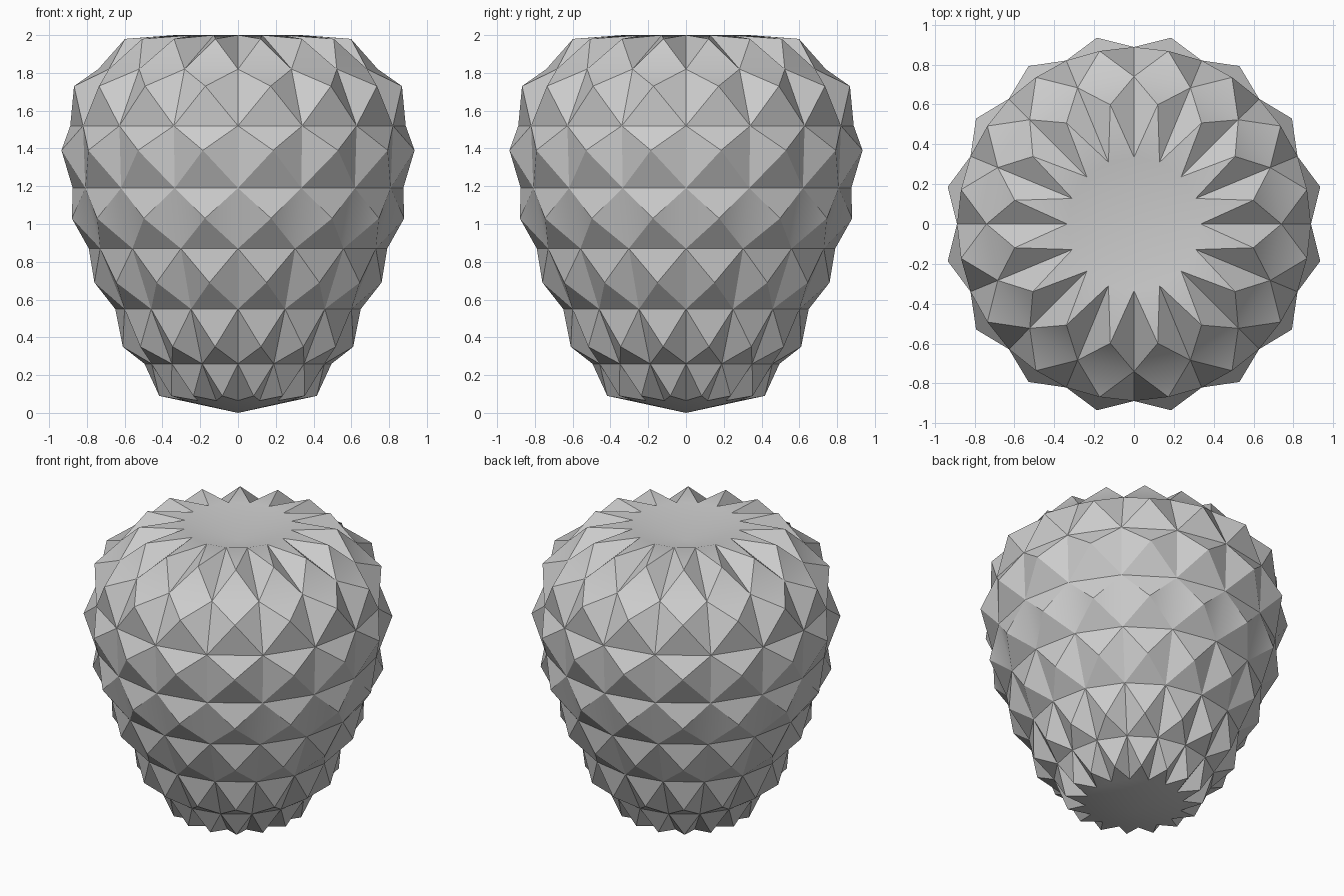
import bpy, bmesh, math

cube = bpy.data.objects.get("Cube")
if cube:
    bpy.data.objects.remove(cube, do_unlink=True)

SIDES = 16
STEP = 2 * math.pi / SIDES

# (radius, height) of the grooves and of the stud tips, top to bottom
grooves = [(.335, 2.0), (.74, 1.82), (.888, 1.52), (.875, 1.19),
           (.79, .87), (.65, .55), (.495, .26), (.3, .065)]
tips = [(.61, 1.98), (.885, 1.73), (.953, 1.39), (.897, 1.03),
        (.775, .69), (.622, .35), (.425, .09)]

grey = bpy.data.materials.new("light_grey")
grey.use_nodes = True
colour = (.6, .6, .6, 1)
grey.diffuse_color = colour
grey.node_tree.nodes["Principled BSDF"].inputs["Base Color"].default_value = colour

bm = bmesh.new()


def ring(radius, z, turn=0.0):
    """One ring of vertices, turned by a fraction of a step."""
    return [bm.verts.new((radius * math.cos((i + turn) * STEP),
                          radius * math.sin((i + turn) * STEP), z))
            for i in range(SIDES)]


# Studded wall: a four-sided pyramid in every cell of the groove grid
rows = [ring(r, z) for r, z in grooves]
for upper, lower, (r, z) in zip(rows, rows[1:], tips):
    for i, tip in enumerate(ring(r, z, .5)):
        j = (i + 1) % SIDES
        cell = [upper[i], lower[i], lower[j], upper[j]]
        for k in range(4):
            bm.faces.new((cell[k], cell[(k + 1) % 4], tip))

# Hollow in the top and shallow point underneath
for rim, z in ((rows[0], 1.9), (rows[-1], 0.0)):
    centre = bm.verts.new((0, 0, z))
    for i in range(SIDES):
        bm.faces.new((rim[i], rim[(i + 1) % SIDES], centre))

bmesh.ops.recalc_face_normals(bm, faces=bm.faces)
mesh = bpy.data.meshes.new("studded_body")
bm.to_mesh(mesh)
bm.free()
mesh.materials.append(grey)
body = bpy.data.objects.new("studded_body", mesh)
bpy.context.collection.objects.link(body)

# Soft facets, crisp folds
bpy.ops.object.select_all(action='DESELECT')
body.select_set(True)
bpy.context.view_layer.objects.active = body
bpy.ops.object.shade_smooth_by_angle(angle=math.radians(30))
